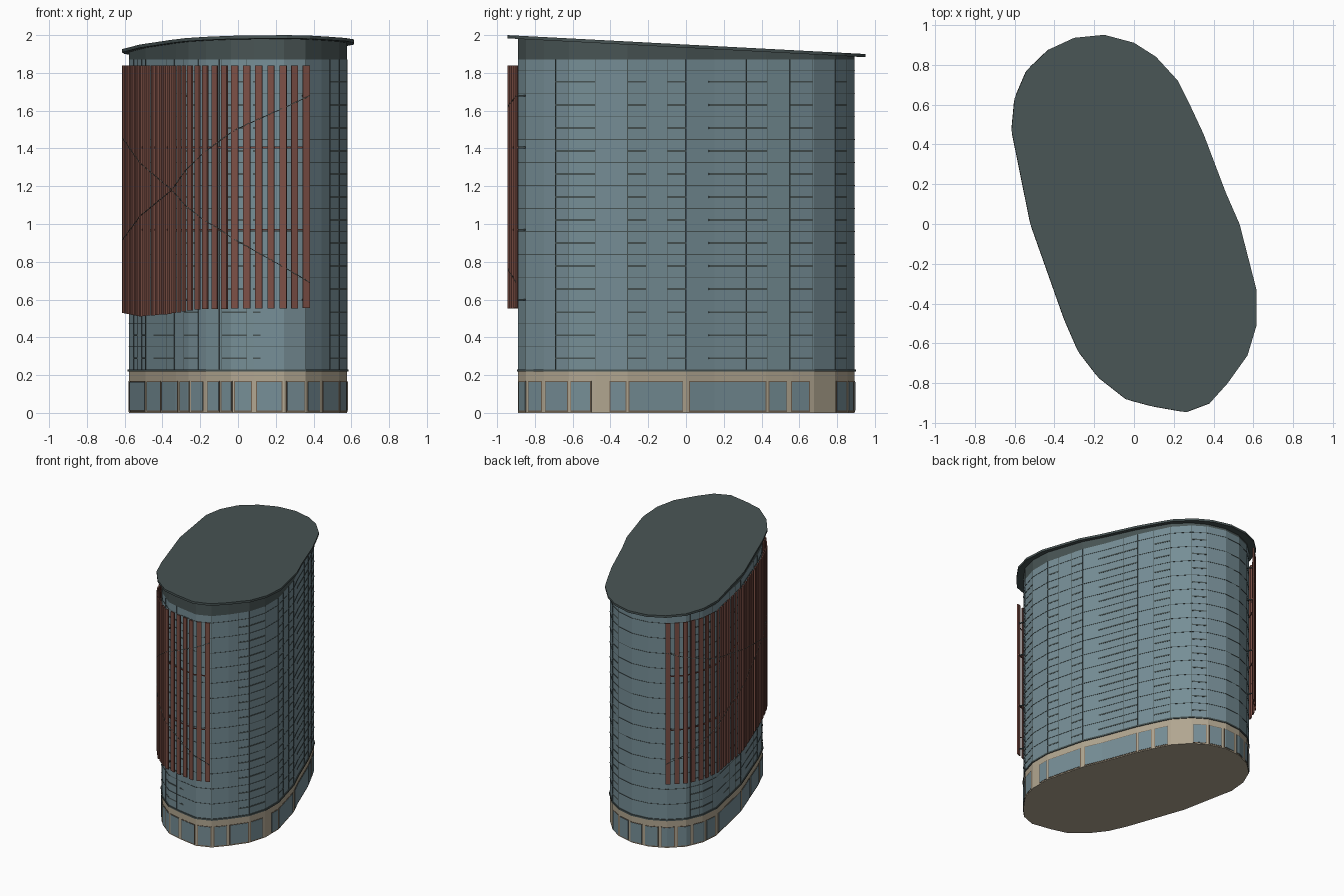
import bpy, bmesh, math
from mathutils import Vector

if "Cube" in bpy.data.objects:
    bpy.data.objects.remove(bpy.data.objects["Cube"])


def material(name, rgb):
    m = bpy.data.materials.new(name)
    m.diffuse_color = (*rgb, 1)
    m.use_nodes = True
    m.node_tree.nodes["Principled BSDF"].inputs["Base Color"].default_value = m.diffuse_color
    return m


GLASS = material("blue_glass", (0.181, 0.270, 0.305))
STONE = material("beige_stone", (0.440, 0.380, 0.280))
DARK = material("dark_slate", (0.065, 0.089, 0.089))
FIN = material("red_brown_fin", (0.205, 0.080, 0.061))
FRAME = material("brown_frame", (0.17, 0.125, 0.085))
CABLE = material("grey_cable", (0.10, 0.125, 0.115))

# Clockwise plan of the roof, starting at the back
ROOF = [(-.15, .95), (0, .91), (.11, .84), (.22, .72), (.28, .60), (.35, .45), (.46, .16),
        (.53, 0), (.615, -.33), (.615, -.51), (.57, -.66), (.47, -.80), (.38, -.90),
        (.26, -.945), (.09, -.915), (-.04, -.88), (-.18, -.77), (-.28, -.64), (-.35, -.48),
        (-.52, 0), (-.615, .47), (-.60, .63), (-.54, .77), (-.43, .875), (-.30, .935)]


def roof_z(y):
    return 1.95 - 0.0527 * y


def mesh_object(name, bm, mat):
    bmesh.ops.recalc_face_normals(bm, faces=bm.faces)
    me = bpy.data.meshes.new(name)
    bm.to_mesh(me)
    bm.free()
    me.materials.append(mat)
    ob = bpy.data.objects.new(name, me)
    bpy.context.collection.objects.link(ob)
    return ob


class Path:
    """Closed outline measured by arc length."""

    def __init__(self, pts):
        self.p = [Vector(q) for q in pts]
        self.n = len(pts)
        self.S = [0]
        for i in range(self.n):
            self.S.append(self.S[-1] + (self.pt(i + 1) - self.pt(i)).length)
        self.L = self.S[-1]

    def pt(self, i):
        return self.p[i % self.n]

    def normal(self, i):
        d = (self.pt(i + 1) - self.pt(i)).normalized()
        return Vector((-d.y, d.x))

    def at(self, s, off=0):
        s %= self.L
        i = max(k for k in range(self.n) if self.S[k] <= s + 1e-9)
        f = (s - self.S[i]) / (self.S[i + 1] - self.S[i])
        nrm = self.normal(i)
        if f < 1e-6:  # mitre at corners
            nrm = (nrm + self.normal(i - 1)).normalized()
        return self.pt(i).lerp(self.pt(i + 1), f) + nrm * off

    def find(self, axis, v, i0, i1):
        for i in range(i0, i1):
            a, b = self.pt(i)[axis], self.pt(i + 1)[axis]
            if min(a, b) <= v <= max(a, b) and a != b:
                return self.S[i] + (v - a) / (b - a) * (self.S[i + 1] - self.S[i])
        return self.S[i0] if abs(v - self.pt(i0)[axis]) < abs(v - self.pt(i1)[axis]) else self.S[i1]

    def strip(self, bm, s0, s1, z0, z1, out=.003, inn=-.002):
        """Thin plate that follows the outline from s0 to s1."""
        s0, s1 = min(s0, s1), max(s0, s1)
        mids = [s + k * self.L for k in (0, 1) for s in self.S[:-1]]
        ss = [s0] + [s for s in mids if s0 + 1e-4 < s < s1 - 1e-4] + [s1]
        rings = []
        for s in ss:
            a, b = self.at(s, inn), self.at(s, out)
            rings.append([bm.verts.new((q.x, q.y, z)) for q, z in ((a, z0), (b, z0), (b, z1), (a, z1))])
        for r, t in zip(rings, rings[1:]):
            for k in range(4):
                bm.faces.new((r[k], r[(k + 1) % 4], t[(k + 1) % 4], t[k]))
        bm.faces.new(rings[0])
        bm.faces.new(rings[-1])


def prism(name, pts, low, high, mat):
    bm = bmesh.new()
    bot = [bm.verts.new((x, y, low(y))) for x, y in pts]
    top = [bm.verts.new((x, y, high(y))) for x, y in pts]
    bm.faces.new(bot)
    bm.faces.new(top)
    for i in range(len(pts)):
        j = (i + 1) % len(pts)
        bm.faces.new((bot[i], bot[j], top[j], top[i]))
    return mesh_object(name, bm, mat)


def interp(table, t):
    for (a, u), (b, v) in zip(table, table[1:]):
        if t <= b:
            return u + (v - u) * (t - a) / (b - a)
    return table[-1][1]


WALL_PTS = [(x * .94, y * .94) for x, y in ROOF]
wall, rim = Path(WALL_PTS), Path(ROOF)
right = lambda y: wall.find(1, y, 0, 13)
left = lambda y: wall.find(1, y, 13, 25)
front = lambda x: wall.find(0, x, 9, 20)

# Main volumes
prism("stone_base", WALL_PTS, lambda y: 0, lambda y: .225, STONE)
prism("glass_tower", WALL_PTS, lambda y: .225, lambda y: 1.87, GLASS)
prism("parapet", WALL_PTS, lambda y: 1.87, lambda y: roof_z(y) - .015, DARK)
prism("roof_slab", ROOF, lambda y: roof_z(y) - .017, roof_z, DARK)

# Ground floor windows with frames
spans = [(right(a), right(b)) for a, b in
         ((-.40, -.32), (-.30, -.02), (.02, .42), (.44, .53), (.56, .65))]
spans += [(front(a), front(b)) for a, b in
          ((-.57, -.49), (-.48, -.41), (-.40, -.32), (-.305, -.26), (-.245, -.185), (-.16, -.10),
           (-.085, -.035), (-.015, .07), (.10, .23), (.26, .35), (.37, .43), (.45, .53), (.54, .57))]
b0, b1 = wall.S[20], wall.L + wall.S[2]
pitch = (b1 - b0) / 8
spans += [(b0 + pitch * (k + .12), b0 + pitch * (k + .88)) for k in range(8)]
panes, frames = bmesh.new(), bmesh.new()
for a, b in spans:
    a, b = min(a, b), max(a, b)
    wall.strip(frames, a - .005, b + .005, .006, .168, .002)
    wall.strip(panes, a, b, .012, .163, .004)
mesh_object("ground_window_frames", frames, FRAME)
mesh_object("ground_window_panes", panes, GLASS)

# Floor lines, short vent dashes and upright mullions
lines = bmesh.new()
wall.strip(lines, 0, wall.L, .218, .231, .006)
dashes = ((-.69, -.48), (-.31, -.21), (-.10, 0), (.12, .43), (.55, .67), (.79, .85))
for k in range(13):
    z = .35 + .122 * k
    wall.strip(lines, 0, wall.L, z - .002, z + .002, .002)
    zd = z - .061
    for a, b in dashes:
        wall.strip(lines, right(a), right(b), zd - .005, zd + .005, .002)
        wall.strip(lines, left(-a), left(-b), zd - .005, zd + .005, .002)
    wall.strip(lines, front(.08), front(.12), zd - .005, zd + .005, .002)
ups = [f(s * y) for f, s in ((right, 1), (left, -1))
       for y in (-.69, -.62, -.48, -.31, -.21, -.10, 0, .32, .43, .55, .67, .79, .85)]
for s in ups + [front(-.10), front(.355)]:
    wall.strip(lines, s - .0015, s + .0015, .225, 1.87, .002)
mesh_object("facade_lines", lines, DARK)

# Screen of upright fins around the left side
s_a, s_b = rim.S[12], rim.S[23]
bottom = ((0, .54), (.46, .53), (.94, .51), (1.45, .525), (1.79, .55), (2.5, .555))
fins = bmesh.new()
count = 37
step = (s_b - s_a - .037) / (count - 1)
for k in range(count):
    s = s_a + k * step
    rim.strip(fins, s, s + .037, interp(bottom, s_b - s), 1.84, 0, -.010)
mesh_object("screen_fins", fins, FIN)

# Rails behind the fins and ties back to the wall
rails, ties = bmesh.new(), bmesh.new()
for z in (.97, 1.405):
    rim.strip(rails, s_a, s_b, z - .004, z + .004, -.009, -.016)
for k in range(0, count, 6):
    s = s_a + k * step + .0185
    for z in (.60, .97, 1.405, 1.68):
        rim.strip(ties, s - .004, s + .004, z - .004, z + .004, -.009, -.06)
mesh_object("screen_rails", rails, FIN)
mesh_object("screen_ties", ties, DARK)

# Two crossing cables over the screen
for name, table in (("falling_cable", ((0, 1.60), (.46, 1.46), (1.45, 1.18), (1.9, .97), (2.5, .64))),
                    ("rising_cable", ((0, .70), (.46, .91), (1.45, 1.18), (2.0, 1.50), (2.5, 1.72)))):
    cu = bpy.data.curves.new(name, 'CURVE')
    cu.dimensions = '3D'
    cu.bevel_depth = .0025
    cu.bevel_resolution = 0
    sp = cu.splines.new('POLY')
    sp.points.add(60)
    for i, pnt in enumerate(sp.points):
        t = (s_b - s_a) * i / 60
        q = rim.at(s_b - t, -.001)
        pnt.co = (q.x, q.y, interp(table, t), 1)
    cu.materials.append(CABLE)
    bpy.context.collection.objects.link(bpy.data.objects.new(name, cu))
